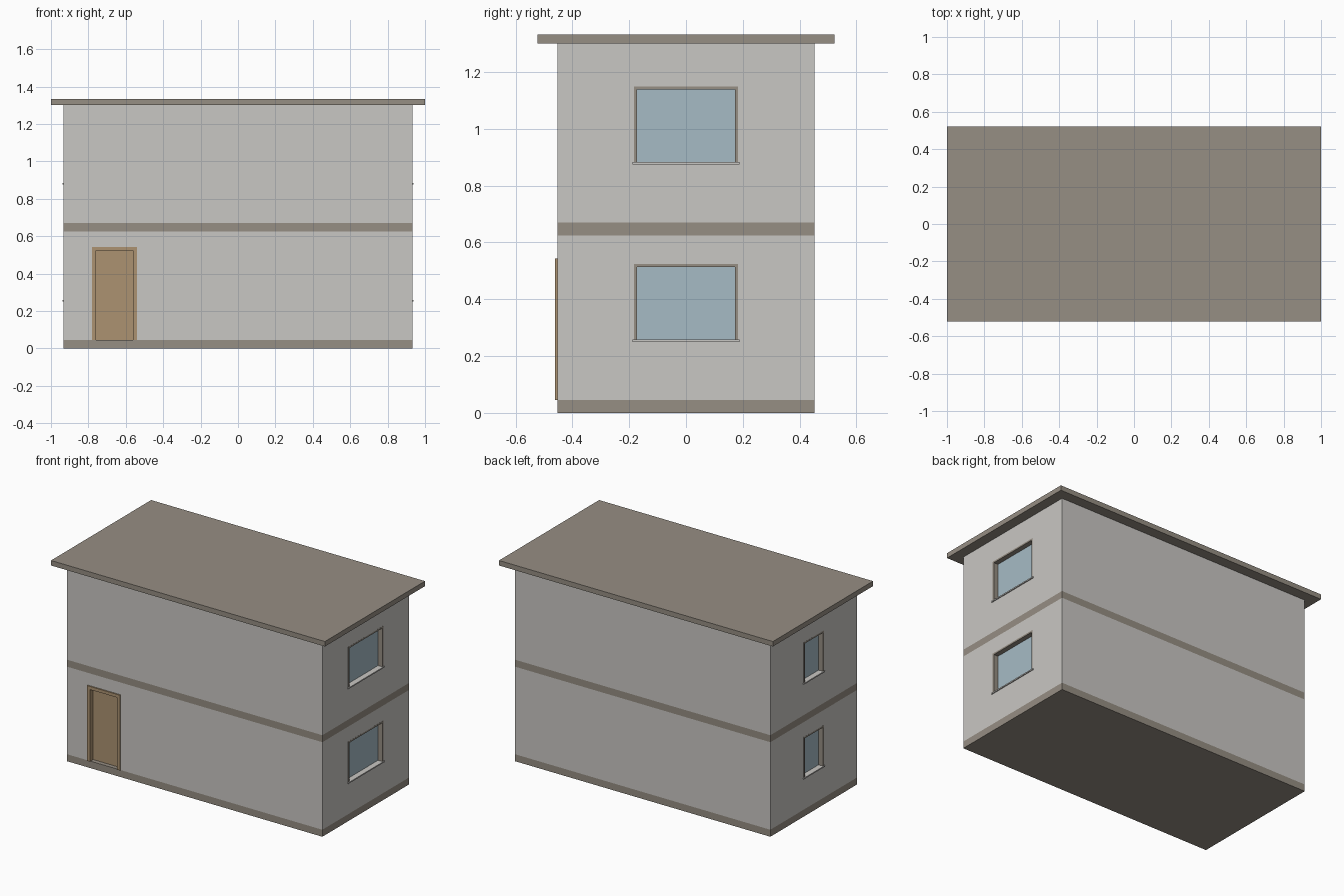
import bpy, bmesh
from mathutils import Vector

if "Cube" in bpy.data.objects:
    bpy.data.objects.remove(bpy.data.objects["Cube"])


def mat(name, rgb):
    m = bpy.data.materials.new(name)
    lin = [((c / 255 + 0.055) / 1.055) ** 2.4 for c in rgb]
    m.diffuse_color = (*lin, 1)
    m.use_nodes = True
    m.node_tree.nodes["Principled BSDF"].inputs["Base Color"].default_value = m.diffuse_color
    return m


WALL = mat("light grey render", (201, 199, 195))
TRIM = mat("brown grey trim", (150, 142, 131))
GLASS = mat("pale blue glass", (166, 187, 197))
WOOD = mat("tan wood", (172, 146, 113))

X, Y, TOP = 0.933, 0.4525, 1.30     # wall half sizes and height
BASE, BAND = 0.046, (0.624, 0.670)  # plinth top, floor band
DEPTH = 0.035                       # depth of openings


def add_box(bm, lo, hi):
    lo, hi = Vector(lo), Vector(hi)
    for v in bmesh.ops.create_cube(bm, size=1)["verts"]:
        v.co = Vector((lo[i] + (v.co[i] + 0.5) * (hi[i] - lo[i]) for i in range(3)))


def make(name, bm, *mats):
    bmesh.ops.recalc_face_normals(bm, faces=bm.faces[:])
    me = bpy.data.meshes.new(name)
    bm.to_mesh(me)
    bm.free()
    for m in mats:
        me.materials.append(m)
    ob = bpy.data.objects.new(name, me)
    bpy.context.collection.objects.link(ob)
    return ob


def boxes(name, material, *pairs):
    bm = bmesh.new()
    for lo, hi in pairs:
        add_box(bm, lo, hi)
    return make(name, bm, material)


cutter = bmesh.new()


# Window on an end wall: recessed glass, three-sided frame, projecting sill
def window(name, side, half, z0, z1):
    def span(x0, x1, y0, y1, za, zb):
        a, b = sorted((side * x0, side * x1))
        return (a, y0, za), (b, y1, zb)
    xi, f = X - DEPTH, 0.011
    add_box(cutter, *span(xi, X + 0.05, -half, half, z0, z1))
    boxes(name + "_glass", GLASS, span(xi - 0.01, xi + 0.004, -half, half, z0, z1))
    boxes(name + "_frame", TRIM,
          span(xi, X + 0.0005, -half, -half + f, z0, z1),
          span(xi, X + 0.0005, half - f, half, z0, z1),
          span(xi, X + 0.0005, -half + f, half - f, z1 - f, z1))
    boxes(name + "_sill", WALL,
          span(xi, X + 0.006, -half - 0.006, half + 0.006, z0 - 0.004, z0 + 0.004))


for floor, z in (("lower", 0.254), ("upper", 0.879)):
    window(floor + "_right_window", 1, 0.183, z, z + 0.27)
    window(floor + "_left_window", -1, 0.105, z, z + 0.27)

# Front door in a recess with a slightly raised frame
x0, x1, z1, f = -0.781, -0.540, 0.543, 0.021
yi, yo = -Y + DEPTH - 0.004, -Y - 0.008
add_box(cutter, (x0, -Y - 0.05, BASE), (x1, yi, z1))
boxes("door_panel", WOOD, ((x0, yi - 0.003, BASE), (x1, yi + 0.01, z1)))
boxes("door_frame", WOOD,
      ((x0, yo, BASE), (x0 + f, yi, z1)),
      ((x1 - f, yo, BASE), (x1, yi, z1)),
      ((x0 + f, yo, z1 - f), (x1 - f, yi, z1)))

# Walls, with plinth and floor band coloured by height
bm = bmesh.new()
add_box(bm, (-X, -Y, 0), (X, Y, TOP))
for z in (BASE, *BAND):
    bmesh.ops.bisect_plane(bm, geom=bm.verts[:] + bm.edges[:] + bm.faces[:],
                           plane_co=(0, 0, z), plane_no=(0, 0, 1))
for face in bm.faces:
    h = face.calc_center_median().z
    face.material_index = int(h < BASE or BAND[0] < h < BAND[1])
walls = make("walls", bm, WALL, TRIM)

# Cut the openings
for face in cutter.faces:
    face.material_index = 1
cut = make("opening_cutter", cutter, WALL, TRIM)
cut.hide_render = True
mod = walls.modifiers.new("openings", "BOOLEAN")
mod.operation, mod.solver, mod.object = "DIFFERENCE", "EXACT", cut
bpy.context.view_layer.objects.active = walls
bpy.ops.object.modifier_apply(modifier=mod.name)
bpy.data.objects.remove(cut)

# Flat overhanging roof
boxes("roof", TRIM, ((-1, -0.522, TOP), (1, 0.522, 1.333)))
